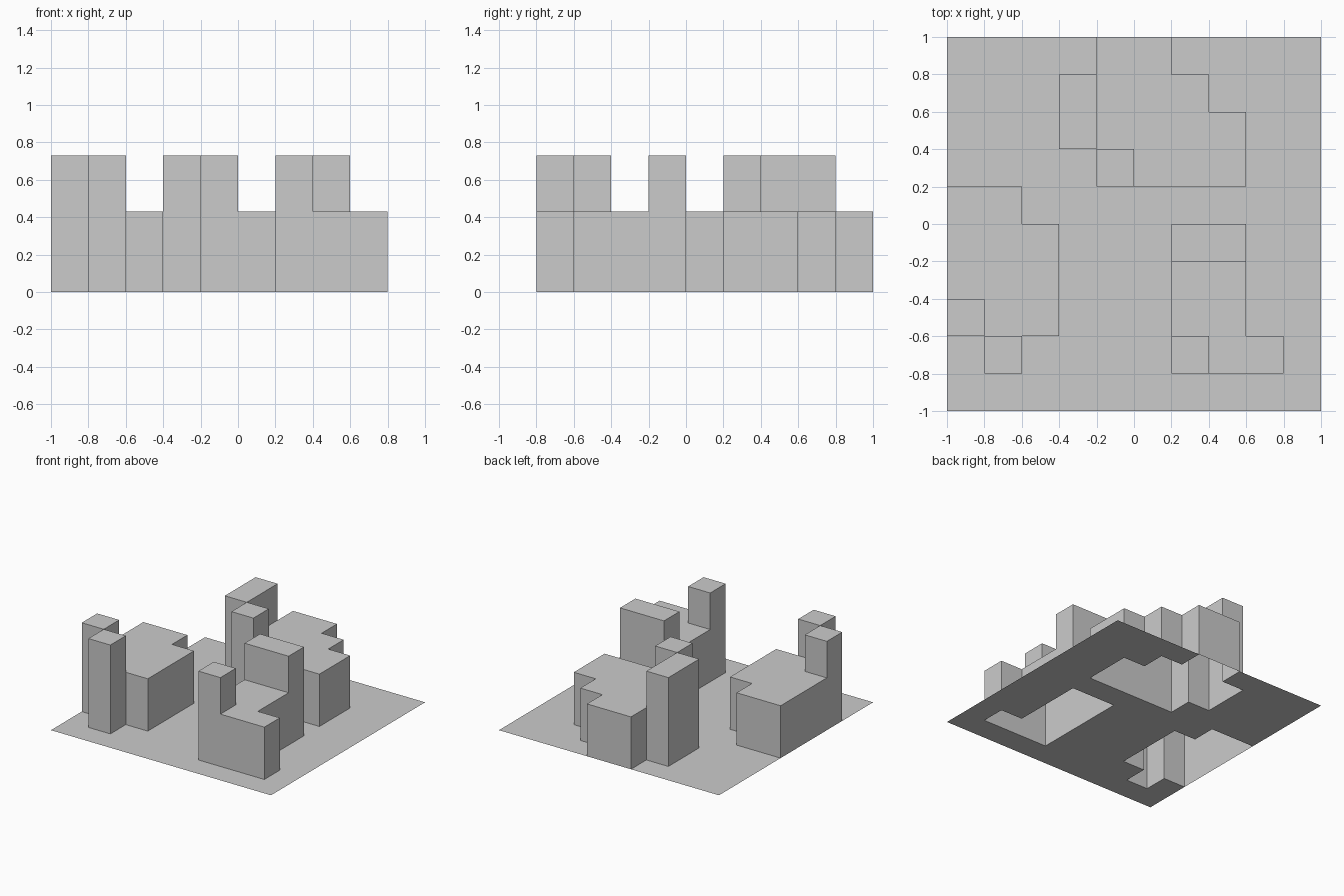
import bpy, bmesh

if "Cube" in bpy.data.objects:
    bpy.data.objects.remove(bpy.data.objects["Cube"])

N, S = 10, 0.2            # 10 x 10 cells, 0.2 units each
LOW, TALL = 0.43, 0.73


def cells(*rects):
    """Set of grid cells covered by rectangles (x0, y0, x1, y1) in cell units."""
    return {(i, j) for x0, y0, x1, y1 in rects
            for i in range(x0, x1) for j in range(y0, y1)}


def point(bm, i, j, z):
    return bm.verts.new((i * S - 1, j * S - 1, z))


def finish(bm, name):
    bmesh.ops.remove_doubles(bm, verts=bm.verts[:], dist=1e-4)
    mesh = bpy.data.meshes.new(name)
    bm.to_mesh(mesh)
    bm.free()
    obj = bpy.data.objects.new(name, mesh)
    bpy.context.collection.objects.link(obj)


def stepped_block(name, low, tall):
    """Open-bottomed shell: flat roofs plus walls wherever the height drops."""
    heights = {c: LOW for c in low}
    heights.update({c: TALL for c in tall})
    bm = bmesh.new()
    for (i, j), h in heights.items():
        ring = [(i, j), (i + 1, j), (i + 1, j + 1), (i, j + 1)]
        bm.faces.new([point(bm, x, y, h) for x, y in ring])
        for k, (dx, dy) in enumerate([(0, -1), (1, 0), (0, 1), (-1, 0)]):
            base = heights.get((i + dx, j + dy), 0)
            if base < h:
                a, b = ring[k], ring[(k + 1) % 4]
                bm.faces.new([point(bm, *a, base), point(bm, *b, base),
                              point(bm, *b, h), point(bm, *a, h)])
    finish(bm, name)
    return set(heights)


# Three stepped buildings
used = stepped_block("back_building",
                     cells((4, 6, 6, 10), (6, 6, 7, 9), (7, 6, 8, 8)),
                     cells((3, 7, 4, 9), (4, 6, 5, 7)))
used |= stepped_block("left_building",
                      cells((0, 2, 2, 6), (2, 2, 3, 5)),
                      cells((0, 2, 1, 3), (1, 1, 2, 2)))
used |= stepped_block("right_building",
                      cells((6, 1, 8, 4), (8, 1, 9, 2)),
                      cells((6, 4, 8, 5), (6, 1, 7, 2)))

# Thin ground sheet, open beneath the buildings
bm = bmesh.new()
for i, j in sorted(cells((0, 0, N, N)) - used):
    bm.faces.new([point(bm, x, y, 0) for x, y in
                  [(i, j), (i + 1, j), (i + 1, j + 1), (i, j + 1)]])
finish(bm, "ground_sheet")
